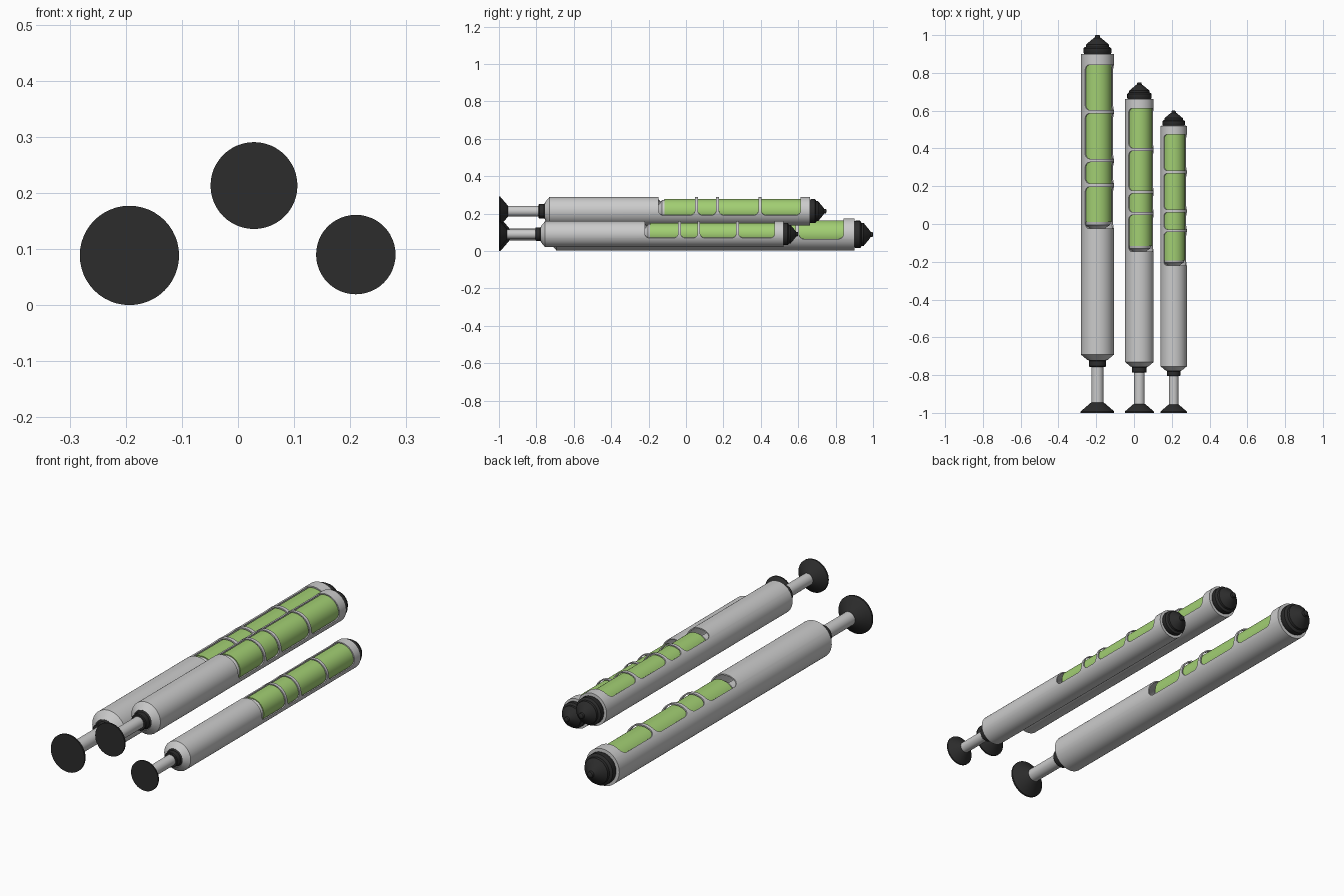
import bpy, math

if "Cube" in bpy.data.objects:
    bpy.data.objects.remove(bpy.data.objects["Cube"])

R = 0.0885  # radius of the largest tube's thumb disc


def material(name, rgb):
    m = bpy.data.materials.new(name)
    m.diffuse_color = (*rgb, 1)
    m.use_nodes = True
    m.node_tree.nodes["Principled BSDF"].inputs["Base Color"].default_value = m.diffuse_color
    return m


GREY = material("light grey", (0.60, 0.60, 0.60))
GREEN = material("liquid green", (0.36, 0.62, 0.17))
BLACK = material("rubber black", (0.025, 0.025, 0.025))


def make(name, rows, mat, place, faces, thickness=0):
    """rows of (x, y, z) points in tube space; scaled about y = -1 and placed."""
    cx, cz, s = place
    n = len(rows[0])
    verts = [(cx + x * s, (y + 1) * s - 1, cz + z * s) for row in rows for x, y, z in row]
    me = bpy.data.meshes.new(name)
    me.from_pydata(verts, [], faces)
    me.materials.append(mat)
    ob = bpy.data.objects.new(name, me)
    bpy.context.collection.objects.link(ob)
    bpy.ops.object.select_all(action='DESELECT')
    ob.select_set(True)
    bpy.context.view_layer.objects.active = ob
    if thickness:
        mod = ob.modifiers.new("wall", 'SOLIDIFY')
        mod.thickness = thickness * s
        mod.offset = -1
        bpy.ops.object.modifier_apply(modifier=mod.name)
    bpy.ops.object.shade_smooth_by_angle(angle=math.radians(35))
    return ob


def ring_faces(i, n, skip=()):
    return [(i * n + j, i * n + (j + 1) % n, (i + 1) * n + (j + 1) % n, (i + 1) * n + j)
            for j in range(n) if j not in skip]


def lathe(name, profile, mat, place, n=48):
    """Closed solid of revolution along y from (y, radius / R) points."""
    angles = [2 * math.pi * j / n for j in range(n)]
    rows = [[(r * R * math.sin(a), y, r * R * math.cos(a)) for a in angles] for y, r in profile]
    faces = [f for i in range(len(rows) - 1) for f in ring_faces(i, n)]
    last = (len(rows) - 1) * n
    faces += [tuple(reversed(range(n))), tuple(range(last, last + n))]
    return make(name, rows, mat, place, faces)


# window layout: angles measured from straight up towards +x
WIN_A, WIN_B = math.radians(-49), math.radians(107)
WINDOWS = [(-0.025, 0.197), (0.215, 0.327), (0.345, 0.585), (0.603, 0.843)]
CORNER = 0.03
BODY = 0.98


def barrel(name, place):
    """Hollow barrel with four rounded windows separated by thin bands."""
    rad = BODY * R
    edge = [CORNER * (1 - math.cos(math.pi / 2 * k / 6)) / rad for k in range(7)]
    inner = 22
    lo, hi = WIN_A + edge[-1], WIN_B - edge[-1]
    angles = [WIN_A + e for e in edge]
    angles += [lo + (hi - lo) * k / inner for k in range(1, inner)]
    angles += [WIN_B - e for e in reversed(edge)]
    open_cols = range(len(angles) - 1)
    span = 2 * math.pi - (WIN_B - WIN_A)
    angles += [WIN_B + span * k / 28 for k in range(1, 28)]

    def inset(a):
        d = max(0, min(a - WIN_A, WIN_B - a) * rad)
        return 0 if d >= CORNER else CORNER - math.sqrt(CORNER ** 2 - (CORNER - d) ** 2)

    def row(y, r, sign=0):
        return [(r * math.sin(a), y + sign * inset(a), r * math.cos(a)) for a in angles]

    rows = [row(-0.72, 0.6 * R), row(-0.692, rad)]
    gaps = []
    for a, b in WINDOWS:
        gaps.append(len(rows))
        rows += [row(a, rad, 1), row(b, rad, -1)]
    rows += [row(0.9, rad), row(0.901, 0.7 * R)]
    n = len(angles)
    faces = []
    for i in range(len(rows) - 1):
        faces += ring_faces(i, n, open_cols if i in gaps else ())
    return make(name, rows, GREY, place, faces, thickness=0.07 * R)


def injector(label, place):
    barrel(label + "_barrel", place)
    # plunger: thumb disc, rod, collar and piston
    lathe(label + "_thumb_disc", [(-1, 1), (-0.992, 1), (-0.948, 0.42), (-0.945, 0.36)], BLACK, place)
    lathe(label + "_rod", [(-0.95, 0.36), (-0.03, 0.36)], GREY, place, 32)
    lathe(label + "_collar", [(-0.757, 0.46), (-0.753, 0.5), (-0.725, 0.5), (-0.715, 0.6)], BLACK, place)
    lathe(label + "_piston", [(-0.035, 0.36), (-0.02, 0.5), (-0.005, 0.75), (0.012, 0.8)], GREY, place)
    # liquid seen through the windows
    lathe(label + "_liquid", [(0.01, 0.85), (0.88, 0.85)], GREEN, place)
    # stepped nozzle cap
    lathe(label + "_cap", [(0.89, 0.78), (0.902, 0.8), (0.906, 0.83), (0.93, 0.83), (0.936, 0.76),
                           (0.938, 0.7), (0.95, 0.69), (0.958, 0.58), (0.983, 0.24),
                           (0.986, 0.17), (0.997, 0.15), (1.0, 0.1)], BLACK, place)


# three sizes of the same design, thumb discs aligned at the front
injector("large", (-0.1935, 0.0885, 1.0))
injector("medium", (0.0285, 0.213, 0.875))
injector("small", (0.21, 0.09, 0.80))
